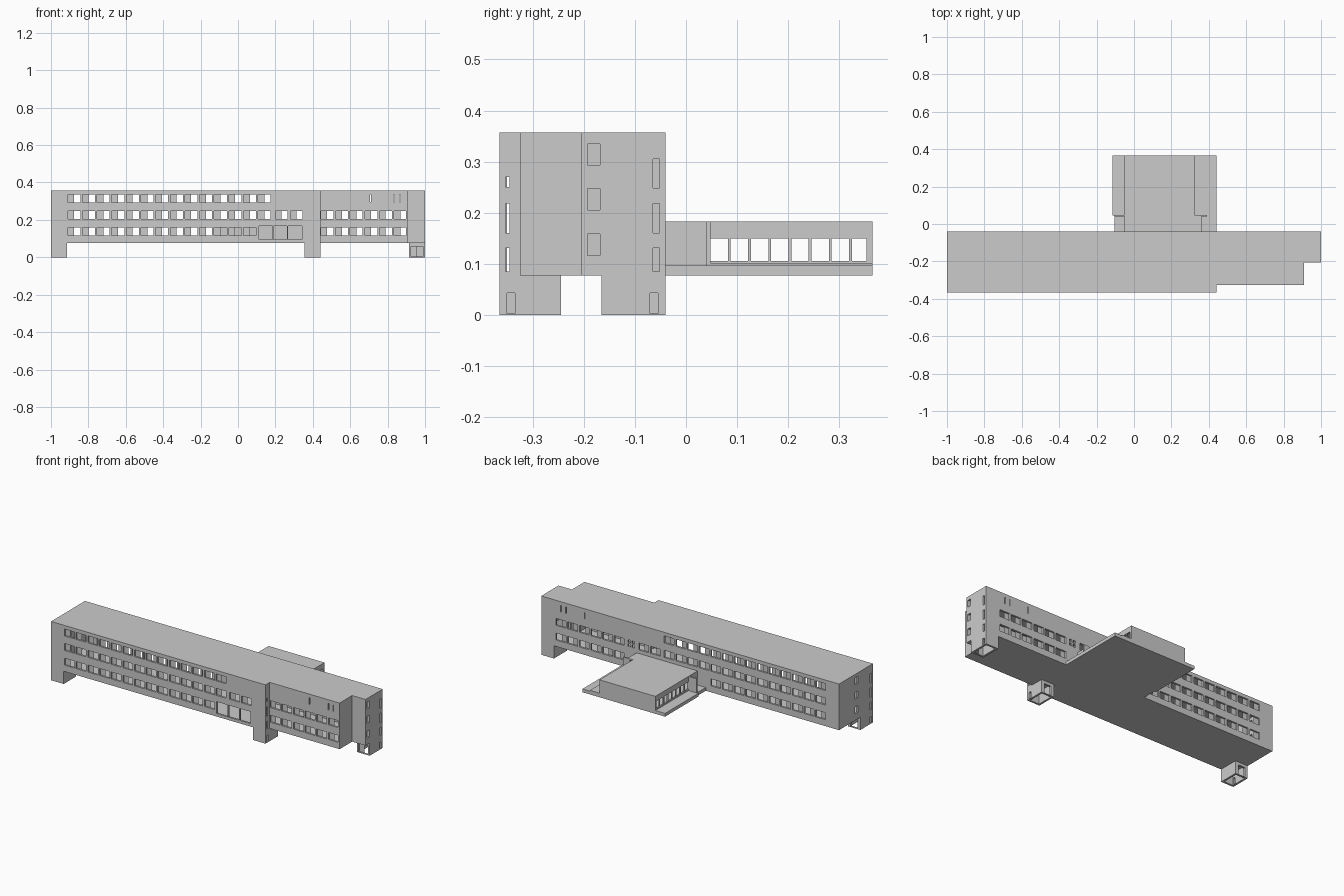
import bpy, bmesh
from mathutils import Vector

if "Cube" in bpy.data.objects:
    bpy.data.objects.remove(bpy.data.objects["Cube"])

T = 0.012          # wall thickness
SOFFIT, ROOF = 0.077, 0.357
ROWS = [(0.116, 0.158), (0.205, 0.247), (0.293, 0.335)]
PITCH, WIN = 0.0783, 0.067


def finish(bm, name):
    bmesh.ops.recalc_face_normals(bm, faces=bm.faces)
    me = bpy.data.meshes.new(name)
    bm.to_mesh(me)
    bm.free()
    ob = bpy.data.objects.new(name, me)
    bpy.context.collection.objects.link(ob)
    return ob


def box(name, x0, x1, y0, y1, z0, z1):
    slab(name, [(x0, y0), (x1, y0), (x1, y1), (x0, y1)], z0, z1)


def slab(name, outline, z0, z1):
    bm = bmesh.new()
    f = bm.faces.new([bm.verts.new((x, y, z0)) for x, y in outline])
    ext = bmesh.ops.extrude_face_region(bm, geom=[f])
    for v in ext["geom"]:
        if isinstance(v, bmesh.types.BMVert):
            v.co.z = z1
    finish(bm, name)


def wall(name, axis, c, a, b, z0, z1, holes=(), depth=T):
    """Upright wall along an axis at coordinate c, with rectangular holes,
    thickened by depth. Wide holes get a recessed closed pane on one half."""
    def pt(u, z, off=0.0):
        return Vector((u, c + off, z) if axis == 'x' else (c + off, u, z))
    us = sorted({round(v, 4) for v in [a, b] + [h[i] for h in holes for i in (0, 1)]})
    zs = sorted({round(v, 4) for v in [z0, z1] + [h[i] for h in holes for i in (2, 3)]})
    bm = bmesh.new()
    grid = {(u, z): bm.verts.new(pt(u, z)) for u in us for z in zs}
    for u0, u1 in zip(us, us[1:]):
        for w0, w1 in zip(zs, zs[1:]):
            um, zm = (u0 + u1) / 2, (w0 + w1) / 2
            if not any(h[0] < um < h[1] and h[2] < zm < h[3] for h in holes):
                bm.faces.new([grid[k] for k in ((u0, w0), (u1, w0), (u1, w1), (u0, w1))])
    bmesh.ops.delete(bm, geom=[v for v in bm.verts if not v.link_faces], context='VERTS')
    bmesh.ops.dissolve_limit(bm, angle_limit=0.01, verts=bm.verts, edges=bm.edges)
    ext = bmesh.ops.extrude_face_region(bm, geom=bm.faces[:])
    shift = pt(0, 0, depth) - pt(0, 0)
    bmesh.ops.translate(bm, vec=shift,
                        verts=[v for v in ext["geom"] if isinstance(v, bmesh.types.BMVert)])
    for h in holes:
        if 0.06 < h[1] - h[0] < 0.07:
            m = (h[0] + h[1]) / 2
            bm.faces.new([bm.verts.new(pt(u, z, depth * 0.8)) for u, z in
                          ((h[0], h[2]), (m, h[2]), (m, h[3]), (h[0], h[3]))])
    finish(bm, name)


def row(start, count, level):
    return [(start + i * PITCH, start + i * PITCH + WIN) + ROWS[level] for i in range(count)]


def leg(name, x0, x1, y0, y1, openings):
    """Hollow leg of four walls, open below."""
    wall(name + "_front", 'x', y0, x0, x1, 0, SOFFIT, openings.get('f', ()), T)
    wall(name + "_back", 'x', y1, x0, x1, 0, SOFFIT, openings.get('b', ()), -T)
    wall(name + "_left", 'y', x0, y0 + T, y1 - T, 0, SOFFIT, openings.get('l', ()), T)
    wall(name + "_right", 'y', x1, y0 + T, y1 - T, 0, SOFFIT, openings.get('r', ()), -T)


# Roof and soffit follow the stepped plan
plan = [(-1, -0.365), (0.44, -0.365), (0.44, -0.325), (0.91, -0.325),
        (0.91, -0.205), (1, -0.205), (1, -0.04), (-1, -0.04)]
slab("main_roof", plan, ROOF - 0.005, ROOF)
slab("main_soffit", plan, SOFFIT, SOFFIT + 0.005)
Z0, Z1 = SOFFIT + 0.005, ROOF - 0.005

# Window groups shared by front and back
wing = row(0.443, 6, 0) + row(0.443, 6, 1)
slits = [(x, x + 0.006, 0.295, 0.335) for x in (0.705, 0.832, 0.864)]
stair = [(0.20, 0.265) + ROWS[1], (0.28, 0.345) + ROWS[1]]
upper = row(-0.91, 14, 1) + row(-0.91, 14, 2) + stair

# Front walls
entrance = [(x, x + 0.073, 0.095, 0.167) for x in (0.112, 0.19, 0.268)]
wall("main_front_wall", 'x', -0.365, -1, 0.44, Z0, Z1, upper + row(-0.91, 13, 0) + entrance)
wall("wing_front_wall", 'x', -0.325, 0.44, 0.91, Z0, Z1, wing + slits)
wall("tower_front_wall", 'x', -0.205, 0.91, 1, Z0, Z1)

# Back wall with small square vents
vents = [(x, x + 0.016, z, z + 0.016) for x in (0.375, 0.402) for z in (0.207, 0.231)]
wall("back_wall", 'x', -0.04, -1, 1, Z0, Z1,
     upper + wing + slits + vents + row(-0.91, 10, 0), -T)

# End walls
narrow = [(0.085, 0.131), (0.16, 0.218), (0.248, 0.305)]
corner = [(-0.35, -0.335) + z for z in narrow]
middle = [(-0.22, -0.193) + z for z in ROWS]
wall("left_end_wall", 'y', -1, -0.365 + T, -0.04 - T, Z0, Z1, corner + middle)
step = [(-0.36, -0.345) + z for z in (narrow[0], narrow[1], (0.25, 0.27))]
wall("main_step_wall", 'y', 0.44, -0.365, -0.325, Z0, Z1, step, -T)
wall("wing_end_wall", 'y', 0.91, -0.325, -0.205, Z0, Z1, (), -T)
tower = [(-0.195, -0.168) + z for z in ROWS] + [(-0.065, -0.047) + z for z in narrow]
wall("tower_end_wall", 'y', 1, -0.205, -0.04, Z0, Z1, tower, -T)

# Legs
low = (0.003, 0.043)
leg("left_leg", -1, -0.915, -0.365, -0.245,
    {'l': [(-0.35, -0.335) + low], 'b': [(-0.98, -0.935, 0.003, 0.06)]})
leg("centre_leg", 0.355, 0.44, -0.365, -0.245,
    {'r': [(-0.35, -0.335) + low], 'b': [(0.375, 0.42, 0.003, 0.06)]})
leg("tower_leg", 0.915, 1, -0.165, -0.04,
    {'r': [(-0.07, -0.055) + low], 'f': [(0.925, 0.99, 0.003, 0.058)]})

# Rear pavilion on a wider platform
box("pavilion_platform", -0.115, 0.44, 0.045, 0.365, SOFFIT, 0.097)
box("link_platform", -0.105, 0.44, -0.04, 0.045, SOFFIT, 0.097)
box("pavilion_roof", -0.05, 0.325, 0.045, 0.365, 0.155, 0.183)
wall("pavilion_back_wall", 'x', 0.365, -0.05, 0.325, 0.097, 0.155, (), -T)
panes = [(0.048 + i * 0.0395, 0.048 + i * 0.0395 + 0.034, 0.106, 0.15) for i in range(8)]
for name, x, d in (("left", -0.05, 0.008), ("right", 0.325, -0.008)):
    wall("pavilion_%s_glazing" % name, 'y', x, 0.045, 0.365 - T, 0.097, 0.155, panes, d)
box("side_terrace_step", 0.325, 0.39, 0.045, 0.365, 0.097, 0.102)

# Link between pavilion and main block
box("link_roof", -0.05, 0.36, -0.04, 0.045, 0.173, 0.183)
for name, x, d in (("left", -0.05, T), ("right", 0.36, -T)):
    wall("link_%s_wall" % name, 'y', x, -0.04, 0.045, 0.097, 0.173, (), d)
box("left_fin", -0.105, -0.05, 0.039, 0.048, 0.097, 0.183)
box("right_fin", 0.36, 0.39, 0.039, 0.048, 0.097, 0.183)
